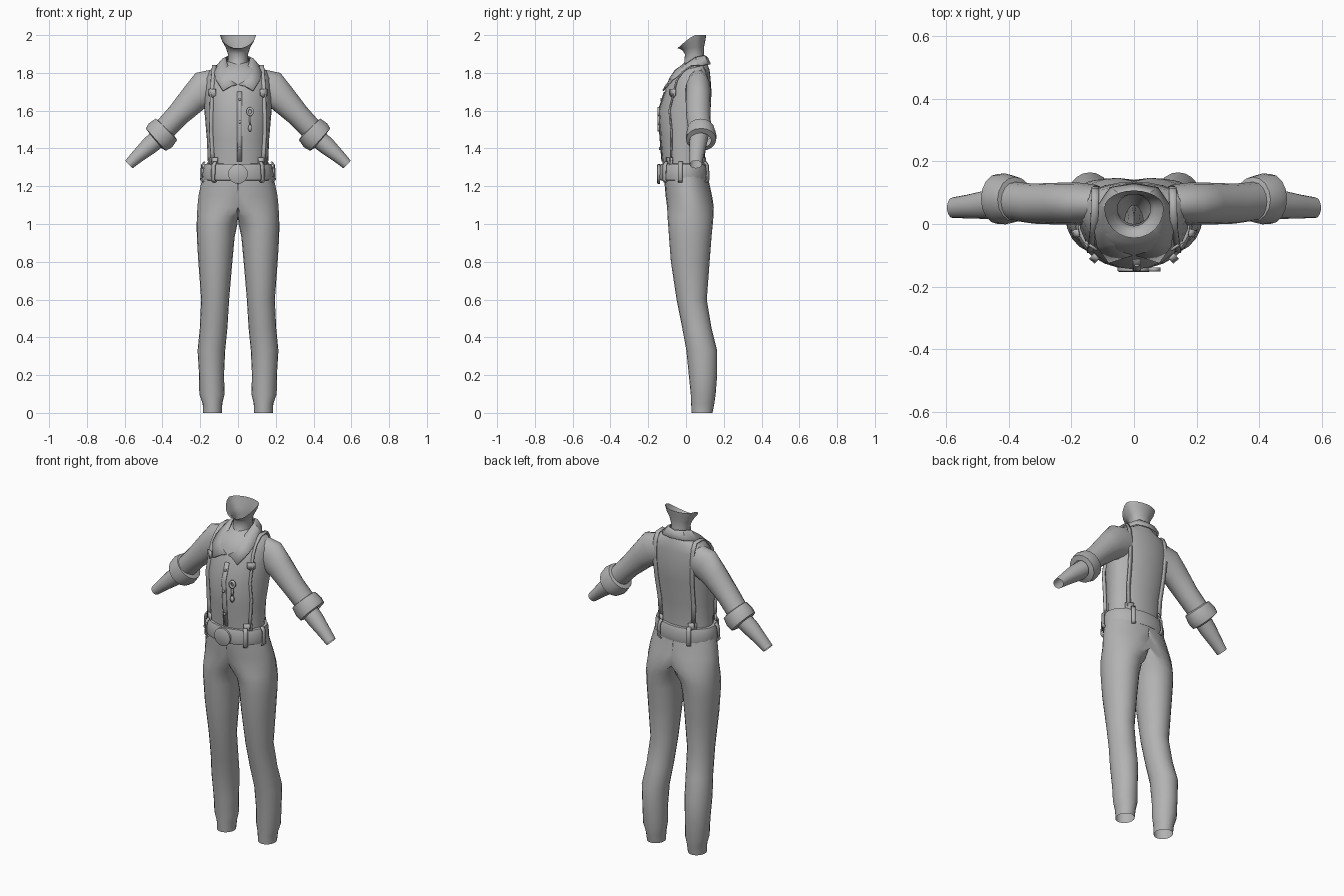
import bpy, bmesh, math
from mathutils import Vector

if "Cube" in bpy.data.objects:
    bpy.data.objects.remove(bpy.data.objects["Cube"])

cloth = bpy.data.materials.new("grey cloth")
cloth.diffuse_color = (0.45, 0.45, 0.45, 1)
cloth.use_nodes = True
cloth.node_tree.nodes["Principled BSDF"].inputs["Base Color"].default_value = cloth.diffuse_color


def make(name, verts, faces, mirror=False, thick=0, angle=40):
    """Mesh object, optionally mirrored in x and thickened."""
    bm = bmesh.new()
    vs = [bm.verts.new(v) for v in verts]
    for f in faces:
        bm.faces.new([vs[i] for i in f])
    if mirror:
        seam = [f for f in bm.faces if all(abs(v.co.x) < 1e-5 for v in f.verts)]
        bmesh.ops.delete(bm, geom=seam, context='FACES')
        g = bm.verts[:] + bm.edges[:] + bm.faces[:]
        d = bmesh.ops.duplicate(bm, geom=g)["geom"]
        for v in [e for e in d if isinstance(e, bmesh.types.BMVert)]:
            v.co.x *= -1
        bmesh.ops.reverse_faces(bm, faces=[e for e in d if isinstance(e, bmesh.types.BMFace)])
        bmesh.ops.remove_doubles(bm, verts=bm.verts[:], dist=1e-4)
    bmesh.ops.recalc_face_normals(bm, faces=bm.faces[:])
    me = bpy.data.meshes.new(name)
    bm.to_mesh(me)
    bm.free()
    me.materials.append(cloth)
    ob = bpy.data.objects.new(name, me)
    bpy.context.collection.objects.link(ob)
    if thick:
        m = ob.modifiers.new("thickness", 'SOLIDIFY')
        m.thickness, m.offset = thick, 0
    bpy.ops.object.select_all(action='DESELECT')
    ob.select_set(True)
    bpy.context.view_layer.objects.active = ob
    bpy.ops.object.shade_smooth_by_angle(angle=math.radians(angle))
    return ob


def loft(name, rings, closed=True, cap=False, **kw):
    n = len(rings[0])
    faces = []
    for r in range(len(rings) - 1):
        for i in range(n if closed else n - 1):
            j = (i + 1) % n
            faces.append((r * n + i, r * n + j, r * n + n + j, r * n + n + i))
    if cap:
        faces += [tuple(range(n)), tuple(range((len(rings) - 1) * n, len(rings) * n))]
    return make(name, [v for r in rings for v in r], faces, **kw)


def oval(z, rx, cy, front, back, n=24, cx=0, grow=0):
    """Flat ring with separate depth at the front and back."""
    out = []
    for i in range(n):
        a = 2 * math.pi * i / n
        s = math.sin(a)
        out.append(Vector((cx + (rx + grow) * math.cos(a),
                           cy + s * ((back if s > 0 else front) + grow), z)))
    return out


def tube_rings(path, n=16):
    """Rings square to a path of (x, y, z, radius across, radius in y)."""
    rings = []
    for k, p in enumerate(path):
        a, b = path[max(k - 1, 0)], path[min(k + 1, len(path) - 1)]
        t = Vector((b[0] - a[0], 0, b[2] - a[2])).normalized()
        up = Vector((-t.z, 0, t.x))
        rings.append([Vector(p[:3]) + up * p[3] * math.cos(2 * math.pi * i / n)
                      + Vector((0, p[4] * math.sin(2 * math.pi * i / n), 0)) for i in range(n)])
    return rings


# shirt body: z, half width, centre y, front depth, back depth
TORSO = [(1.25, .165, 0, .12, .10), (1.33, .16, 0, .125, .10), (1.45, .165, .01, .145, .095),
         (1.60, .178, .03, .175, .10), (1.70, .18, .05, .162, .085), (1.77, .175, .06, .15, .07),
         (1.815, .15, .065, .125, .06), (1.84, .09, .065, .09, .05), (1.86, .056, .06, .06, .05)]
loft("shirt_body", [oval(*t) for t in TORSO])


def on_torso(x, z, side, lift):
    for a, b in zip(TORSO, TORSO[1:]):
        if a[0] <= z <= b[0]:
            f = (z - a[0]) / (b[0] - a[0])
            rx, cy, fr, bk = [a[i] + (b[i] - a[i]) * f for i in range(1, 5)]
            s = math.sqrt(max(0, 1 - (x / rx) ** 2))
            return Vector((x, cy + side * s * (bk if side > 0 else fr) + side * lift, z))


# sleeves, rolled cuffs and forearms
loft("sleeves", tube_rings([(.12, .065, 1.73, .09, .06), (.175, .065, 1.715, .098, .067),
     (.235, .065, 1.663, .077, .067), (.32, .065, 1.575, .062, .064),
     (.38, .072, 1.51, .06, .062), (.42, .075, 1.47, .055, .058)]), mirror=True)
loft("rolled_cuffs", tube_rings([(.375, .075, 1.505, .055, .058), (.379, .078, 1.501, .08, .072),
     (.41, .08, 1.47, .088, .081), (.435, .08, 1.447, .08, .08), (.44, .078, 1.443, .05, .055)]),
     mirror=True, angle=30)
loft("forearms", tube_rings([(.40, .07, 1.472, .05, .05), (.47, .062, 1.413, .047, .046),
     (.53, .056, 1.36, .036, .038), (.578, .052, 1.315, .028, .033)]), mirror=True)

# trousers: z, centre x, half width, front y, back y
LEG = [(0, .135, .05, .03, .14), (.05, .135, .052, .027, .15), (.1, .138, .067, .025, .157),
       (.2, .14, .066, .015, .165), (.33, .141, .073, .002, .165), (.45, .129, .073, -.02, .135),
       (.6, .121, .074, -.05, .11), (.8, .12, .09, -.08, .125), (.93, .118, .1, -.09, .135),
       (1.0, .111, .108, -.095, .142), (1.04, .09, .127, -.098, .145), (1.09, .05, .165, -.1, .147),
       (1.15, .01, .199, -.108, .138), (1.23, 0, .192, -.115, .12), (1.26, 0, .185, -.115, .115)]
legs = []
for z, cx, rx, f, b in LEG:
    ring = oval(z, rx, (f + b) / 2, (b - f) / 2, (b - f) / 2, 20, cx)
    for v in ring:
        v.x = max(v.x, 0)
    legs.append(ring)
loft("trousers", legs, mirror=True)

# belt, round buckle and belt loops
BELT = (.178, -.005, .13, .12)
loft("belt", [oval(z, *BELT, grow=g) for z, g in
              [(1.23, -.02), (1.232, .006), (1.25, .01), (1.30, .007), (1.318, 0), (1.32, -.025)]])
loft("buckle", [[Vector((r * math.cos(k * math.pi / 10), y, 1.265 + r * math.sin(k * math.pi / 10)))
                 for k in range(20)] for y, r in [(-.138, .052), (-.15, .052), (-.153, .047)]], cap=True)
for name, angle in [("front_belt_loops", -48), ("side_belt_loops", -10), ("back_belt_loops", 60)]:
    a = math.radians(angle)
    d = Vector((BELT[0] * math.cos(a), BELT[1] + math.sin(a) * (BELT[3] if a > 0 else BELT[2]), 0))
    out = Vector((math.cos(a), math.sin(a), 0))
    w = Vector((-out.y, out.x, 0)) * .012
    rows = [[d + out * o - w + Vector((0, 0, z)), d + out * o + w + Vector((0, 0, z))]
            for z, o in [(1.222, .008), (1.235, .02), (1.31, .016), (1.33, .002)]]
    loft(name, rows, closed=False, mirror=True, thick=.007)

# braces following the shirt over the shoulders
path = [on_torso(x, z, -1, .006) for x, z in [(.128, 1.31), (.135, 1.4), (.14, 1.5), (.138, 1.6),
        (.135, 1.7), (.132, 1.76), (.128, 1.805)]]
path += [Vector((.126, .03, 1.838)), Vector((.124, .09, 1.838))]
path += [on_torso(x, z, 1, .007) for x, z in [(.124, 1.80), (.124, 1.75), (.122, 1.68), (.118, 1.58),
         (.112, 1.45), (.105, 1.31)]]
loft("braces", [[p + Vector((s * .012, -s * .004 if p.y < .03 else 0, 0)) * -1 for s in (1, -1)][::-1]
                for p in path], closed=False, mirror=True, thick=.006)


def plate(name, x, z, side, w, h, lift=.012, mirror=True):
    """Kite-ended clip lying on the shirt."""
    shape = [(-w, h), (w, h), (w, -h * .3), (0, -h), (-w, -h * .3)]
    pts = [on_torso(x, z, side, lift) + Vector((a, a * .7 * (-side if mirror else 0), b)) for a, b in shape]
    make(name, pts, [range(5)], mirror=mirror, thick=.009)


plate("upper_brace_clips", .137, 1.69, -1, .019, .024)
plate("lower_front_clips", .128, 1.325, -1, .02, .028)
plate("lower_back_clips", .105, 1.325, 1, .02, .028)

# shirt collar: inner edge then outer edge, from the back to the front points
COLLAR = [((0, .105, 1.885), (0, .128, 1.845)), ((.045, .095, 1.89), (.075, .115, 1.845)),
          ((.064, .05, 1.88), (.112, .06, 1.835)), ((.056, .0, 1.845), (.125, -.02, 1.80)),
          ((.035, -.055, 1.79), (.118, -.07, 1.765)), ((.006, -.098, 1.735), (.08, -.122, 1.705))]
loft("collar", [[Vector(a), Vector(a).lerp(Vector(b), .35) + Vector((0, 0, .008)), Vector(b)]
                for a, b in COLLAR], closed=False, mirror=True, thick=.008, angle=30)

# neck, open at the top with a dip below the chin
neck = [oval(1.73, .03, .0, .085, .06), oval(1.80, .05, .04, .085, .05), oval(1.86, .055, .05, .058, .05),
        oval(1.90, .053, .05, .056, .045), oval(1.935, .065, .05, .07, .045),
        oval(1.97, .085, .05, .09, .052), oval(2.0, .095, .05, .095, .057)]
for k, drop in ((4, .022), (5, .045), (6, .075)):
    for v in neck[k]:
        v.z -= drop * max(0, (.045 - v.y) / .095) ** 1.2
loft("neck", neck)

# shirt front edge and buttons
loft("button_placket", [[on_torso(x, z, -1, .003) for x in (-.004, .022)]
                        for z in (1.33, 1.45, 1.6, 1.7)], closed=False, thick=.004)
for z in (1.40, 1.54, 1.66):
    c = on_torso(.009, z, -1, .008)
    make("shirt_button", [c + Vector((.008 * math.cos(k * math.pi / 4), 0, .008 * math.sin(k * math.pi / 4)))
                          for k in range(8)], [range(8)], thick=.006)

# small hanging charm: ring, stem and drop
c = on_torso(.064, 1.595, -1, .012)
ring = [[c + Vector((r * math.cos(k * math.pi / 6), 0, r * 1.2 * math.sin(k * math.pi / 6)))
         for k in range(12)] for r in (.009, .02)]
loft("charm_ring", ring, thick=.012)
for name, z0, z1, w in [("charm_stem", -.07, -.018, .006), ("charm_drop", -.105, -.07, .011)]:
    loft(name, [[c + Vector((w * s * k, 0, z)) for s in (-1, 1)] for z, k in
                [(z0, .4), (z0 * .6 + z1 * .4, 1), (z1, .6)]], closed=False, thick=.011)
